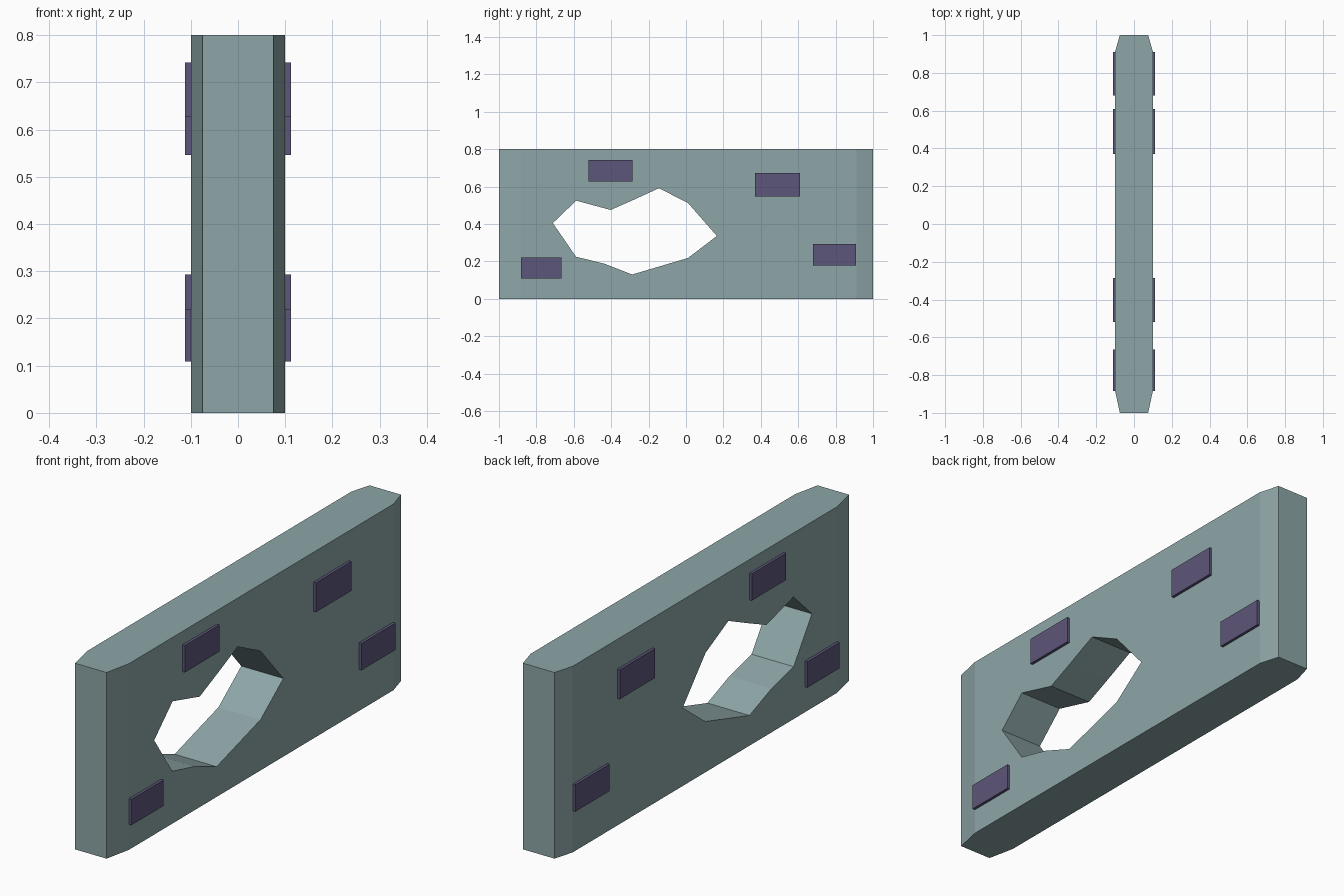
import bpy, bmesh
from mathutils import Vector

if "Cube" in bpy.data.objects:
    bpy.data.objects.remove(bpy.data.objects["Cube"])


def material(name, rgb):
    m = bpy.data.materials.new(name)
    m.diffuse_color = (*rgb, 1)
    m.use_nodes = True
    m.node_tree.nodes["Principled BSDF"].inputs["Base Color"].default_value = m.diffuse_color
    return m


def prism(name, points, direction, mat=None):
    """Extrude a closed outline along a direction."""
    bm = bmesh.new()
    face = bm.faces.new([bm.verts.new(p) for p in points])
    ext = bmesh.ops.extrude_face_region(bm, geom=[face], use_keep_orig=True)
    top = [g for g in ext["geom"] if isinstance(g, bmesh.types.BMVert)]
    bmesh.ops.translate(bm, verts=top, vec=Vector(direction))
    bmesh.ops.recalc_face_normals(bm, faces=bm.faces[:])
    mesh = bpy.data.meshes.new(name)
    bm.to_mesh(mesh)
    bm.free()
    ob = bpy.data.objects.new(name, mesh)
    bpy.context.collection.objects.link(ob)
    if mat:
        mesh.materials.append(mat)
    return ob


stone = material("wall_plaster", (0.27, 0.38, 0.39))
brick = material("exposed_brick", (0.108, 0.092, 0.195))

# Wall slab with tapered ends
half = [(0.075, -1), (0.1, -0.883), (0.1, 0.912), (0.075, 1)]
outline = half + [(-x, y) for x, y in reversed(half)]
wall = prism("wall", [(x, y, 0) for x, y in outline], (0, 0, 0.8), stone)

# Jagged hole broken through the wall
hole = [(-0.712, 0.405), (-0.587, 0.525), (-0.403, 0.475), (-0.285, 0.527),
        (-0.145, 0.591), (0.01, 0.513), (0.165, 0.336), (0.01, 0.218),
        (-0.288, 0.13), (-0.437, 0.188), (-0.588, 0.225)]
cutter = prism("hole_cutter", [(-0.3, y, z) for y, z in hole], (0.6, 0, 0))
cutter.hide_render = True
cutter.hide_viewport = True
cutter.display_type = 'WIRE'
cut = wall.modifiers.new("hole", 'BOOLEAN')
cut.operation = 'DIFFERENCE'
cut.solver = 'EXACT'
cut.object = cutter

# Bricks running through the wall, standing proud on both faces
bricks = [(-0.883, -0.665, 0.109, 0.22), (-0.52, -0.287, 0.627, 0.742),
          (0.37, 0.609, 0.546, 0.672), (0.68, 0.91, 0.178, 0.293)]
for i, (y0, y1, z0, z1) in enumerate(bricks, 1):
    prism(f"brick_{i}", [(-0.112, y0, z0), (-0.112, y1, z0),
                         (-0.112, y1, z1), (-0.112, y0, z1)], (0.224, 0, 0), brick)
